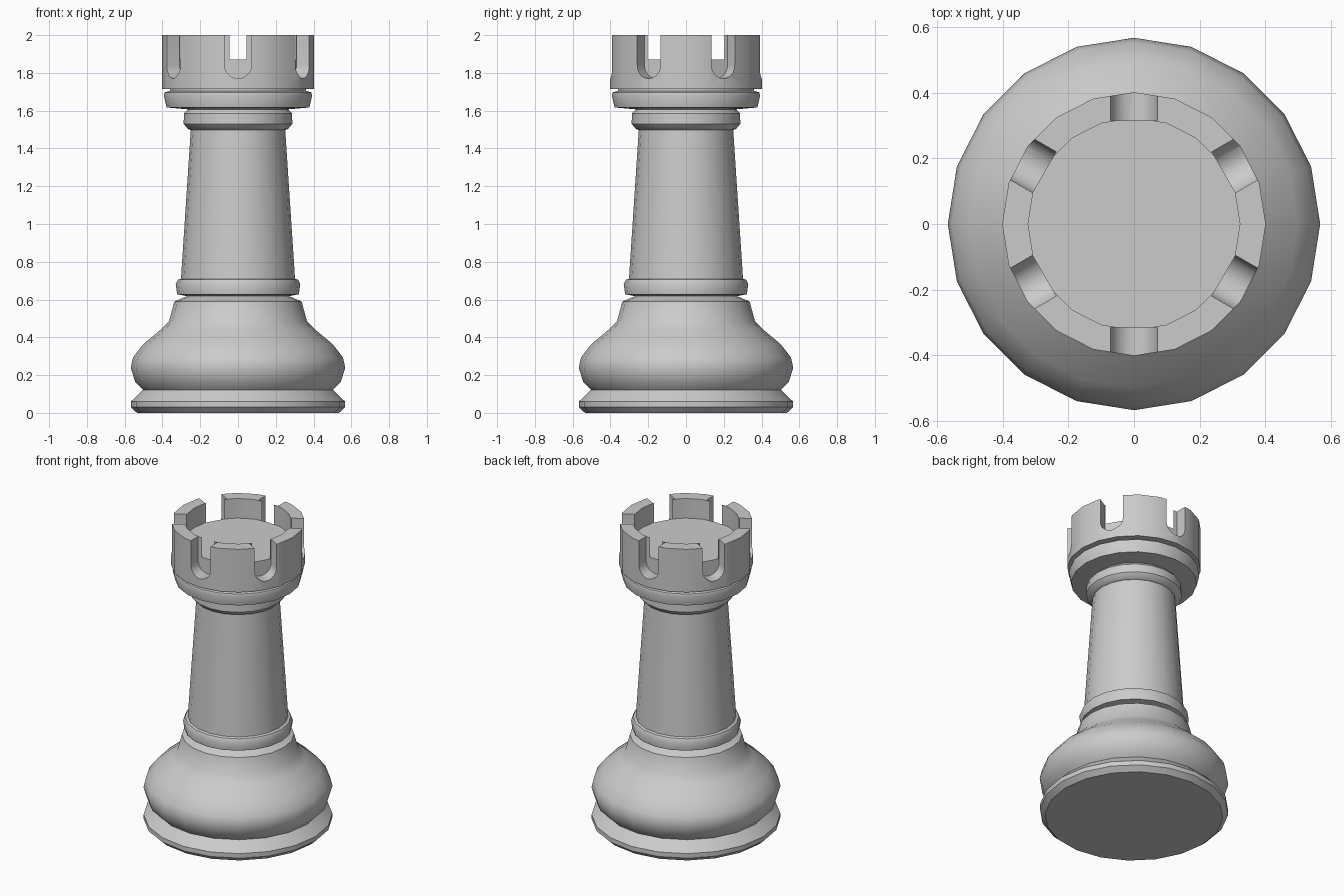
import bpy, bmesh
from math import radians, sin, cos, pi
from mathutils import Matrix, Vector

if "Cube" in bpy.data.objects:
    bpy.data.objects.remove(bpy.data.objects["Cube"])

SIDES = 20


def make_object(name, bm):
    bmesh.ops.recalc_face_normals(bm, faces=bm.faces[:])
    mesh = bpy.data.meshes.new(name)
    bm.to_mesh(mesh)
    bm.free()
    obj = bpy.data.objects.new(name, mesh)
    bpy.context.collection.objects.link(obj)
    return obj


def activate(obj):
    bpy.ops.object.select_all(action='DESELECT')
    obj.select_set(True)
    bpy.context.view_layer.objects.active = obj


def lathe(name, profile):
    """Spin an (r, z) profile around the z axis into a closed solid."""
    bm = bmesh.new()
    verts = [bm.verts.new((r, 0, z)) for r, z in profile]
    edges = [bm.edges.new(pair) for pair in zip(verts, verts[1:])]
    bmesh.ops.spin(bm, geom=verts + edges, cent=(0, 0, 0), axis=(0, 0, 1),
                   angle=2 * pi, steps=SIDES, use_duplicate=False)
    bmesh.ops.remove_doubles(bm, verts=bm.verts[:], dist=0.0005)
    return make_object(name, bm)


# Foot, bulge, collars and tapered shaft
body = lathe("body", [
    (0, 0), (0.535, 0), (0.567, 0.03), (0.567, 0.06), (0.503, 0.122),
    (0.545, 0.165), (0.568, 0.24), (0.555, 0.295), (0.50, 0.365),
    (0.41, 0.44), (0.365, 0.485), (0.337, 0.59), (0.27, 0.618),
    (0.322, 0.628), (0.33, 0.68), (0.318, 0.705), (0.302, 0.71),
    (0.25, 1.498), (0.265, 1.503), (0.288, 1.53), (0.286, 1.585),
    (0.265, 1.607), (0.378, 1.617), (0.393, 1.68), (0.388, 1.697),
    (0.36, 1.705), (0.36, 1.716), (0, 1.716)])

# Crown with sunken deck
crown = lathe("crown", [
    (0, 1.87), (0.323, 1.87), (0.323, 2.0), (0.402, 2.0),
    (0.402, 1.715), (0, 1.715)])

# Six round-bottomed notches
W = 0.072
outline = [(W, 2.1)] + [(W * cos(a), 1.842 + W * sin(a)) for a in
                        (-pi * i / 10 for i in range(11))] + [(-W, 2.1)]
bm = bmesh.new()
for k in range(6):
    turn = Matrix.Rotation(radians(60 * k), 3, 'Z')
    face = bm.faces.new([bm.verts.new(turn @ Vector((x, 0.316, z)))
                         for x, z in outline])
    ext = bmesh.ops.extrude_face_region(bm, geom=[face], use_keep_orig=True)
    bmesh.ops.translate(bm, vec=turn @ Vector((0, 0.2, 0)),
                        verts=[v for v in ext["geom"]
                               if isinstance(v, bmesh.types.BMVert)])
cutter = make_object("notch_cutter", bm)
cutter.hide_render = True

cut = crown.modifiers.new("notches", 'BOOLEAN')
cut.operation = 'DIFFERENCE'
cut.solver = 'EXACT'
cut.object = cutter
activate(crown)
bpy.ops.object.modifier_apply(modifier=cut.name)
bpy.data.objects.remove(cutter)

# Smooth shading with sharp rims
for obj in (body, crown):
    activate(obj)
    bpy.ops.object.shade_smooth_by_angle(angle=radians(40))
